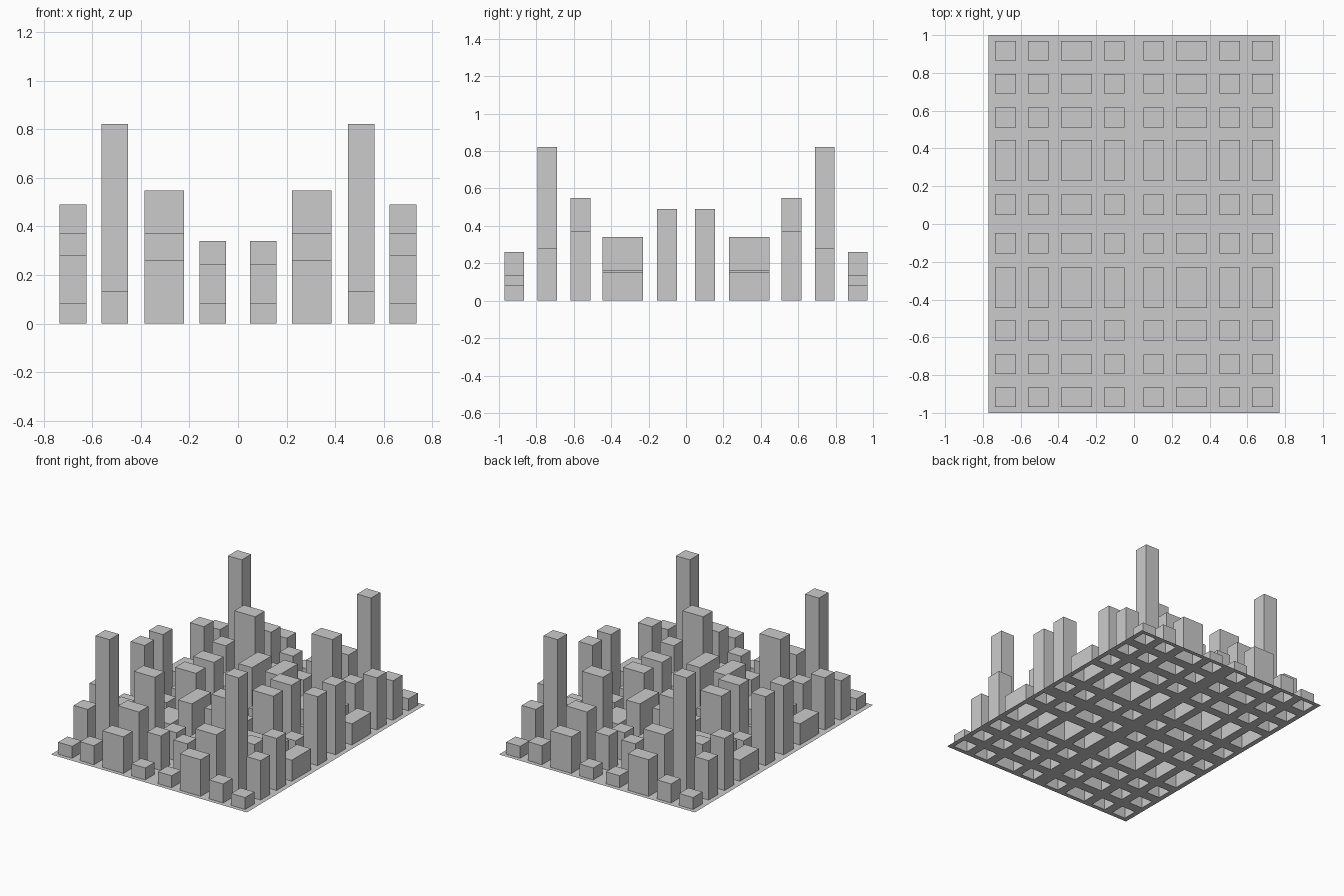
import bpy, bmesh
from mathutils import Vector

if "Cube" in bpy.data.objects:
    bpy.data.objects.remove(bpy.data.objects["Cube"])

# street / block boundaries of one quarter (blocks lie in every odd interval)
xs = [0, .05, .158, .222, .386, .453, .562, .625, .735, .77]
ys = [0, .048, .155, .23, .446, .51, .617, .69, .795, .865, .97, 1.0]

# building heights: rows run from the centre outwards in y, columns in x
heights = [
    [.15, .40, .13, .49],
    [.34, .15, .165, .15],
    [.20, .548, .28, .37],
    [.245, .37, .822, .28],
    [.085, .26, .135, .085],
]

bm = bmesh.new()

# flat street plate as a grid of cells
grid = [[bm.verts.new((x, y, 0)) for x in xs] for y in ys]
blocks = []
for j in range(len(ys) - 1):
    for i in range(len(xs) - 1):
        face = bm.faces.new((grid[j][i], grid[j][i + 1],
                             grid[j + 1][i + 1], grid[j + 1][i]))
        if i % 2 and j % 2:
            blocks.append((face, heights[j // 2][i // 2]))

# raise every block into an open-bottomed building
for face, h in blocks:
    top = bmesh.ops.extrude_discrete_faces(bm, faces=[face])["faces"][0]
    bmesh.ops.translate(bm, verts=top.verts, vec=Vector((0, 0, h)))

bmesh.ops.recalc_face_normals(bm, faces=bm.faces)
bm.normal_update()
if bm.faces[0].normal.z < 0:
    bmesh.ops.reverse_faces(bm, faces=bm.faces)

mesh = bpy.data.meshes.new("city_blocks")
bm.to_mesh(mesh)
bm.free()
city = bpy.data.objects.new("city_blocks", mesh)
bpy.context.collection.objects.link(city)

# the other three quarters
mirror = city.modifiers.new("quarters", 'MIRROR')
mirror.use_axis = (True, True, False)
mirror.use_clip = True
